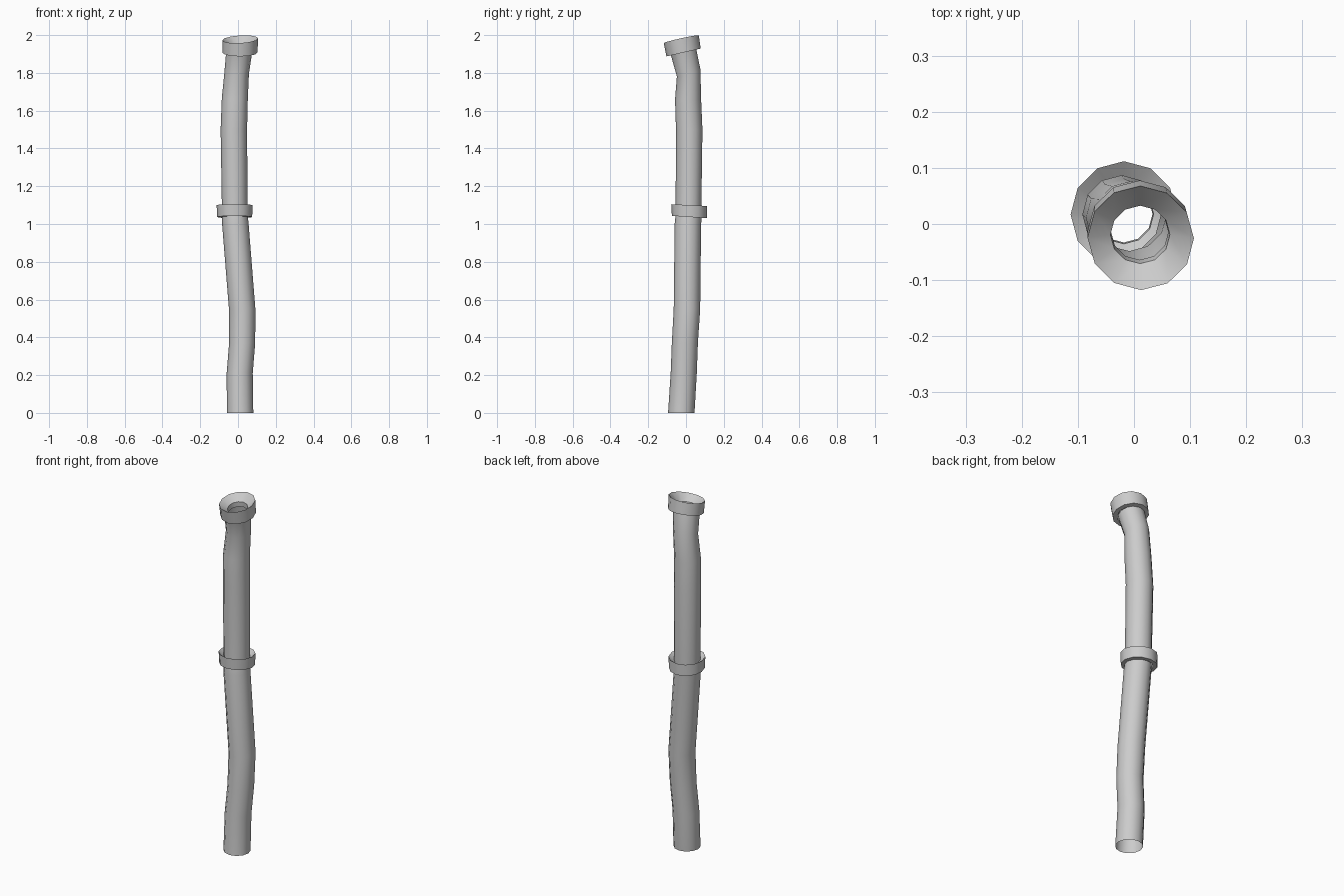
import bpy, bmesh, math
from mathutils import Vector

cube = bpy.data.objects.get("Cube")
if cube:
    bpy.data.objects.remove(cube, do_unlink=True)

SIDES = 12
grey = bpy.data.materials.new("pipe_grey")
grey.use_nodes = True
grey.diffuse_color = (0.6, 0.6, 0.6, 1)
grey.node_tree.nodes["Principled BSDF"].inputs["Base Color"].default_value = (0.6, 0.6, 0.6, 1)


def ring(bm, centre, radius, slope):
    """Circle of vertices in a plane whose height rises by slope along x and y."""
    normal = Vector((-slope[0], -slope[1], 1)).normalized()
    turn = Vector((0, 0, 1)).rotation_difference(normal)
    step = math.tau / SIDES
    return [bm.verts.new(Vector(centre) + turn @ Vector((radius * math.cos(i * step), radius * math.sin(i * step), 0)))
            for i in range(SIDES)]


def skin(name, sections):
    """Join successive rings into one open thin-walled shell."""
    bm = bmesh.new()
    rings = [ring(bm, *s) for s in sections]
    for a, b in zip(rings, rings[1:]):
        for i in range(SIDES):
            j = (i + 1) % SIDES
            bm.faces.new((a[i], a[j], b[j], b[i]))
    mesh = bpy.data.meshes.new(name)
    bm.to_mesh(mesh)
    bm.free()
    mesh.materials.append(grey)
    obj = bpy.data.objects.new(name, mesh)
    bpy.context.collection.objects.link(obj)
    bpy.ops.object.select_all(action="DESELECT")
    obj.select_set(True)
    bpy.context.view_layer.objects.active = obj
    bpy.ops.object.shade_smooth_by_angle(angle=math.radians(35))


def socket(name, base, top, low_slope, top_slope):
    """Collar: flat underside, upright wall, funnel mouth and short throat."""
    base, top = Vector(base), Vector(top)
    skin(name, [
        (base, 0.069, low_slope),
        (base, 0.093, low_slope),
        (top, 0.095, top_slope),
        (base.lerp(top, 0.5), 0.053, low_slope),
        (base.lerp(top, 0.1), 0.051, low_slope),
    ])


flat = (0, 0)
# Lower pipe, bending gently
skin("lower_pipe", [
    ((0.011, -0.025, 0), 0.07, flat),
    ((0.009, -0.012, 0.21), 0.069, (0, -0.05)),
    ((0.022, -0.006, 0.37), 0.069, flat),
    ((0.022, 0.005, 0.55), 0.07, flat),
    ((-0.014, 0.01, 1.0), 0.07, (0.05, -0.05)),
    ((-0.017, 0.014, 1.04), 0.069, (0, -0.07)),
])
socket("middle_collar", (-0.018, 0.018, 1.037), (-0.018, 0.017, 1.1), (0, -0.07), (0, -0.05))

# Upper pipe, seated in the middle collar, with a bent neck
skin("upper_pipe", [
    ((-0.017, 0.013, 1.07), 0.068, flat),
    ((-0.022, 0.017, 1.5), 0.07, flat),
    ((-0.017, 0.011, 1.66), 0.069, (-0.1, 0)),
    ((-0.007, 0.014, 1.8), 0.065, (-0.1, 0.3)),
    ((0.006, -0.013, 1.91), 0.069, (0, 0.23)),
])
socket("top_collar", (0.01, -0.013, 1.908), (0.012, -0.025, 1.978), (0, 0.23), (0.06, 0.22))
